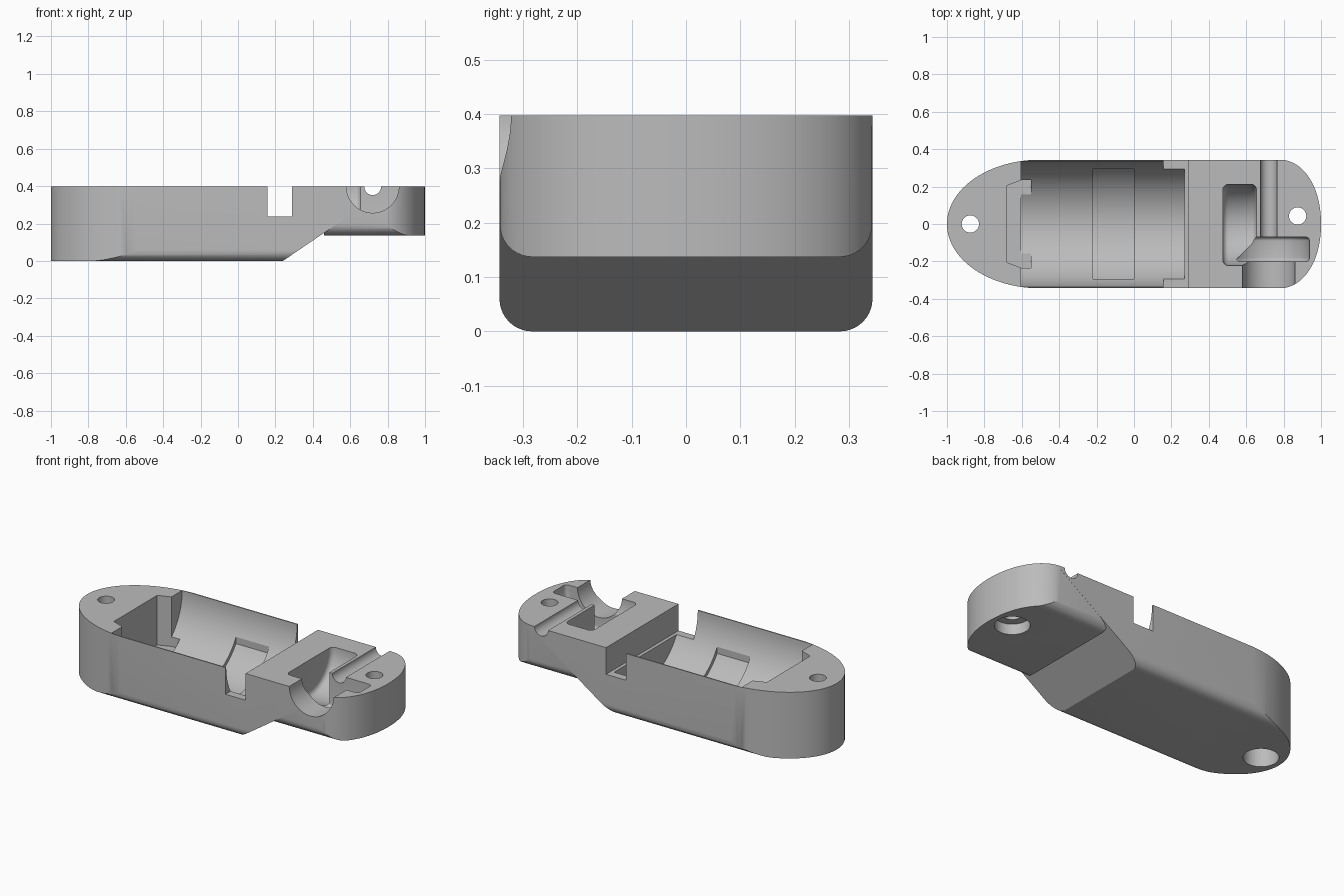
import bpy, bmesh, math
from mathutils import Matrix, Vector

if "Cube" in bpy.data.objects:
    bpy.data.objects.remove(bpy.data.objects["Cube"])

grey = bpy.data.materials.new("plain_grey")
grey.use_nodes = True
grey.diffuse_color = (0.5, 0.5, 0.5, 1)
grey.node_tree.nodes["Principled BSDF"].inputs["Base Color"].default_value = (0.5, 0.5, 0.5, 1)

TOP = 0.397      # split plane, where the shaft axes lie
HALF = 0.343     # half width of the housing


def finish(bm, name):
    bmesh.ops.recalc_face_normals(bm, faces=bm.faces)
    mesh = bpy.data.meshes.new(name)
    bm.to_mesh(mesh)
    bm.free()
    mesh.materials.append(grey)
    ob = bpy.data.objects.new(name, mesh)
    bpy.context.collection.objects.link(ob)
    return ob


def prism(name, base, shift):
    """Extrude a closed 3D outline along a vector."""
    bm = bmesh.new()
    face = bm.faces.new([bm.verts.new(p) for p in base])
    out = bmesh.ops.extrude_face_region(bm, geom=[face])
    moved = [v for v in out["geom"] if isinstance(v, bmesh.types.BMVert)]
    bmesh.ops.translate(bm, verts=moved, vec=shift)
    return finish(bm, name)


def box(name, x0, x1, y0, y1, z0, z1):
    base = [(x0, y0, z0), (x1, y0, z0), (x1, y1, z0), (x0, y1, z0)]
    return prism(name, base, (0, 0, z1 - z0))


def cylinder(name, axis, start, end, radius, center, round_edge=0):
    """Cylinder along an axis; center holds the two other coordinates in order."""
    bm = bmesh.new()
    bmesh.ops.create_cone(bm, cap_ends=True, segments=96, radius1=radius,
                          radius2=radius, depth=end - start)
    if round_edge:
        rims = [e for e in bm.edges if abs(e.verts[0].co.z - e.verts[1].co.z) < 1e-5]
        bmesh.ops.bevel(bm, geom=rims, offset=round_edge, segments=5,
                        profile=0.5, affect="EDGES")
    mid, (a, b) = (start + end) / 2, center
    turn, place = {
        "X": (Matrix.Rotation(math.pi / 2, 4, "Y"), (mid, a, b)),
        "Y": (Matrix.Rotation(math.pi / 2, 4, "X"), (a, mid, b)),
        "Z": (Matrix.Identity(4), (a, b, mid)),
    }[axis]
    bm.transform(Matrix.Translation(Vector(place)) @ turn)
    return finish(bm, name)


def combine(target, other, operation):
    mod = target.modifiers.new("combine", "BOOLEAN")
    mod.operation, mod.object, mod.solver = operation, other, "EXACT"
    bpy.context.view_layer.objects.active = target
    bpy.ops.object.modifier_apply(modifier=mod.name)
    bpy.data.objects.remove(other)


def trough(name, x0, x1, floor, half, slope=0):
    """Bar with rounded lower edges whose far end can lean outwards with height."""
    r, steps = 0.06, 10
    right = [(half - r + r * math.sin(t), floor + r - r * math.cos(t))
             for t in (math.pi / 2 * i / steps for i in range(steps + 1))]
    right.append((half, 0.5))
    section = right + [(-y, z) for y, z in reversed(right)]
    ob = prism(name, [(x0, y, z) for y, z in section], (x1 - x0, 0, 0))
    for v in ob.data.vertices:
        if v.co.x > x1 - 0.001:
            v.co.x += slope * v.co.z
    return ob


# Plan outline: long elliptical rear end, short full front end
def end_curve(x, reach, power):
    pts = []
    for i in range(49):
        t = math.pi * i / 48 - math.pi / 2
        c, s = max(math.cos(t), 0), math.sin(t)
        pts.append((x + reach * c ** (2 / power),
                    math.copysign((HALF + 0.001) * abs(s) ** (2 / power), s), -0.1))
    return pts


plan = end_curve(0.775, 0.225, 2.1) + end_curve(-0.5, -0.5, 2)[::-1]

# Housing body: deep trough with sloped end, plus the shallow end
housing = trough("housing", -1.1, 0.24, 0, HALF, 1.47)
combine(housing, trough("shallow_end", 0.46, 1.1, 0.137, HALF - 0.0005), "UNION")
combine(housing, prism("outline", plan, (0, 0, TOP + 0.1)), "INTERSECT")

# Motor bed with its stepped recess
cutters = [cylinder("motor_bed", "X", -0.605, 0.27, 0.336, (0, TOP))]
recess = cylinder("bed_recess", "X", -0.22, 0, 0.357, (0, TOP))
combine(recess, box("recess_limit", -0.3, 0.1, -0.295, 0.295, -0.2, 0.6), "INTERSECT")
cutters.append(recess)

# Rear pocket and its shallow round seat
pocket = [(-0.68, -0.205, 0.1), (-0.6, -0.235, 0.1), (-0.55, -0.235, 0.1),
          (-0.55, 0.235, 0.1), (-0.6, 0.235, 0.1), (-0.68, 0.205, 0.1)]
cutters += [
    prism("rear_pocket", pocket, (0, 0, 0.5)),
    cylinder("rear_seat", "X", -0.69, -0.62, 0.1, (0.01, TOP - 0.08)),
    # Cross slot through both walls
    box("cross_slot", 0.157, 0.29, -0.5, 0.5, 0.237, 0.6),
    # Drive shaft, gear and wheel spaces
    cylinder("shaft_bed", "X", 0.2, 0.55, 0.148, (0, TOP)),
    cylinder("gear_space", "X", 0.475, 0.655, 0.217, (-0.005, TOP), 0.03),
    cylinder("wheel_space", "Y", -0.2, -0.07, 0.213, (0.725, TOP), 0.02),
    cylinder("wheel_opening", "Y", -0.5, -0.17, 0.14, (0.72, TOP)),
    cylinder("axle_groove", "Y", -0.12, 0.5, 0.045, (0.72, TOP)),
]

# Screw holes with wide bores from below
for x, y, depth in ((-0.875, 0, 0.2), (0.875, 0.043, 0.2)):
    cutters.append(cylinder("screw_hole", "Z", -0.2, 0.6, 0.046, (x, y)))
    cutters.append(cylinder("screw_bore", "Z", -0.2, depth, 0.095, (x, y)))

for cutter in cutters:
    combine(housing, cutter, "DIFFERENCE")

bpy.ops.object.select_all(action="DESELECT")
housing.select_set(True)
bpy.context.view_layer.objects.active = housing
bpy.ops.object.shade_smooth_by_angle(angle=math.radians(25))
